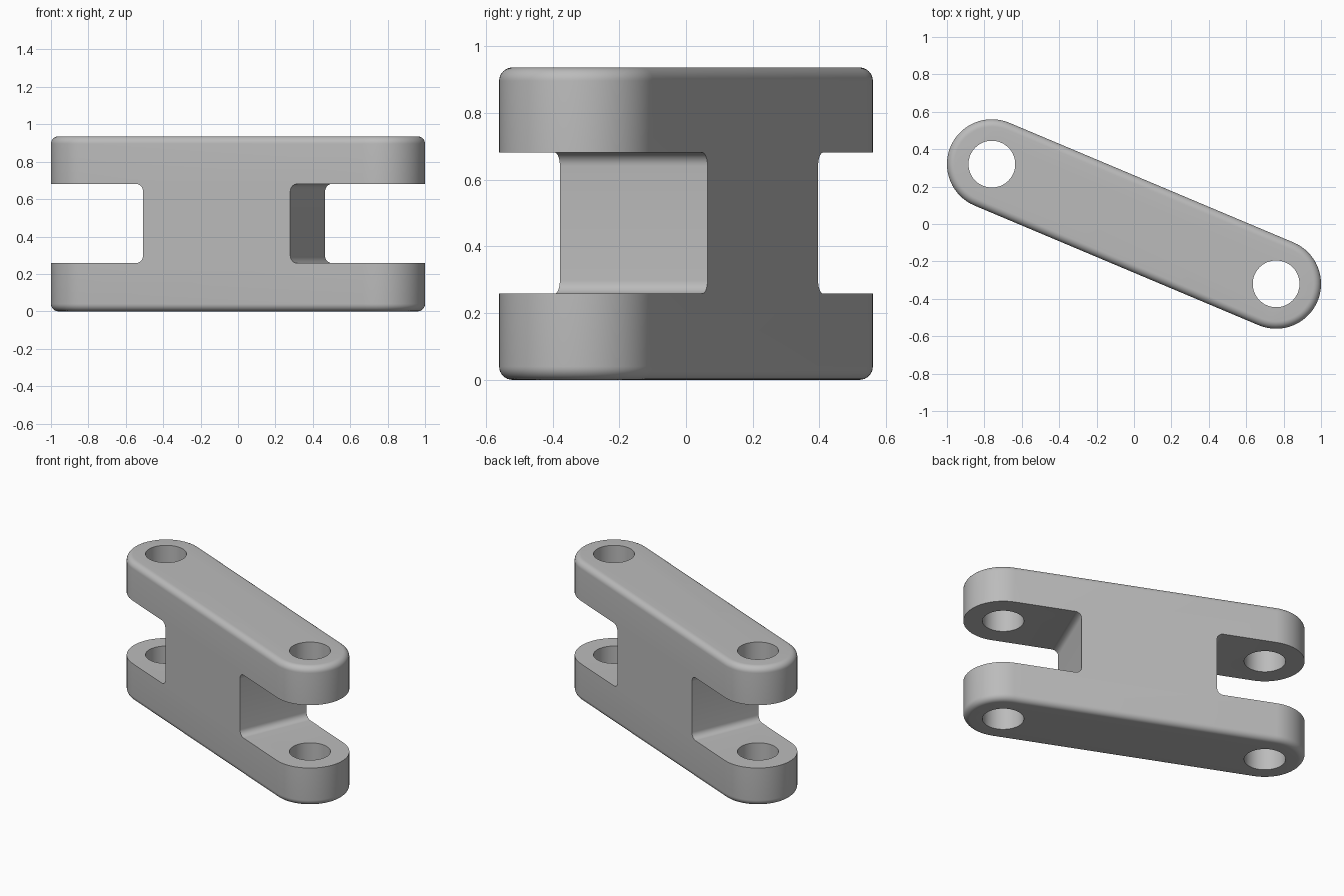
import bpy, bmesh
from math import pi, cos, sin, atan2, hypot, radians
from mathutils import Matrix, Vector

cube = bpy.data.objects.get("Cube")
if cube:
    bpy.data.objects.remove(cube)

HEIGHT, RADIUS, HOLE, ROUND = 0.936, 0.24, 0.125, 0.04
PIN = Vector((0.76, -0.32, 0))          # pin hole centre at the left end
HALF = PIN.length
TURN = Matrix.Rotation(atan2(PIN.y, PIN.x), 4, 'Z')
SLOT_LOW, SLOT_HIGH = 0.258, 0.681

grey = bpy.data.materials.new("plain grey")
grey.use_nodes = True
colour = (0.5, 0.5, 0.5, 1)
grey.diffuse_color = colour
grey.node_tree.nodes["Principled BSDF"].inputs["Base Color"].default_value = colour


def loft(name, rings):
    """Closed solid through equal rings of points, turned to the link direction."""
    bm = bmesh.new()
    loops = [[bm.verts.new(p) for p in ring] for ring in rings]
    for a, b in zip(loops, loops[1:]):
        for i in range(len(a)):
            j = (i + 1) % len(a)
            bm.faces.new((a[i], a[j], b[j], b[i]))
    bm.faces.new(loops[0])
    bm.faces.new(loops[-1])
    bmesh.ops.recalc_face_normals(bm, faces=bm.faces)
    bm.transform(TURN)
    mesh = bpy.data.meshes.new(name)
    bm.to_mesh(mesh)
    bm.free()
    mesh.materials.append(grey)
    obj = bpy.data.objects.new(name, mesh)
    bpy.context.collection.objects.link(obj)
    return obj


def capsule(r, z, steps=32):
    """Outline with a half circle around each pin."""
    points = []
    for side in (1, -1):
        for i in range(steps + 1):
            a = -pi / 2 + pi * i / steps
            points.append((side * (HALF + r * cos(a)), side * r * sin(a), z))
    return points


def circle(x, r, z, steps=64):
    return [(x + r * cos(2 * pi * i / steps), r * sin(2 * pi * i / steps), z)
            for i in range(steps)]


def slot(side, wall, y, steps=8):
    """Slot outline with filleted inner corners, open at the link end."""
    points = [(side * 1.5, y, SLOT_LOW)]
    for z, start in ((SLOT_LOW + ROUND, 1.5 * pi), (SLOT_HIGH - ROUND, pi)):
        for i in range(steps + 1):
            a = start - pi / 2 * i / steps
            points.append((side * (wall + ROUND + ROUND * cos(a)), y, z + ROUND * sin(a)))
    return points + [(side * 1.5, y, SLOT_HIGH)]


# Link body with rounded top and bottom rims
rims = []
for i in range(9):
    a = pi / 2 * i / 8
    rims.append((RADIUS - ROUND * (1 - sin(a)), ROUND * (1 - cos(a))))
levels = rims + [(r, HEIGHT - z) for r, z in reversed(rims)]
link = loft("link_body", [capsule(r, z) for r, z in levels])

# Fork slots and pin holes
cutters = []
for side, wall, label in ((1, 0.404, "left"), (-1, 0.45, "right")):
    cutters.append(loft(label + "_slot_cutter", [slot(side, wall, y) for y in (-0.5, 0.5)]))
    cutters.append(loft(label + "_pin_cutter",
                        [circle(side * HALF, HOLE, z) for z in (-0.2, HEIGHT + 0.2)]))

bpy.context.view_layer.objects.active = link
for cutter in cutters:
    cutter.hide_render = True
    cut = link.modifiers.new(cutter.name, 'BOOLEAN')
    cut.operation = 'DIFFERENCE'
    cut.solver = 'EXACT'
    cut.object = cutter
    bpy.ops.object.modifier_apply(modifier=cut.name)
    bpy.data.objects.remove(cutter)

# Smooth curves with sharp cut edges
bpy.ops.object.select_all(action='DESELECT')
link.select_set(True)
bpy.ops.object.shade_smooth_by_angle(angle=radians(30))
